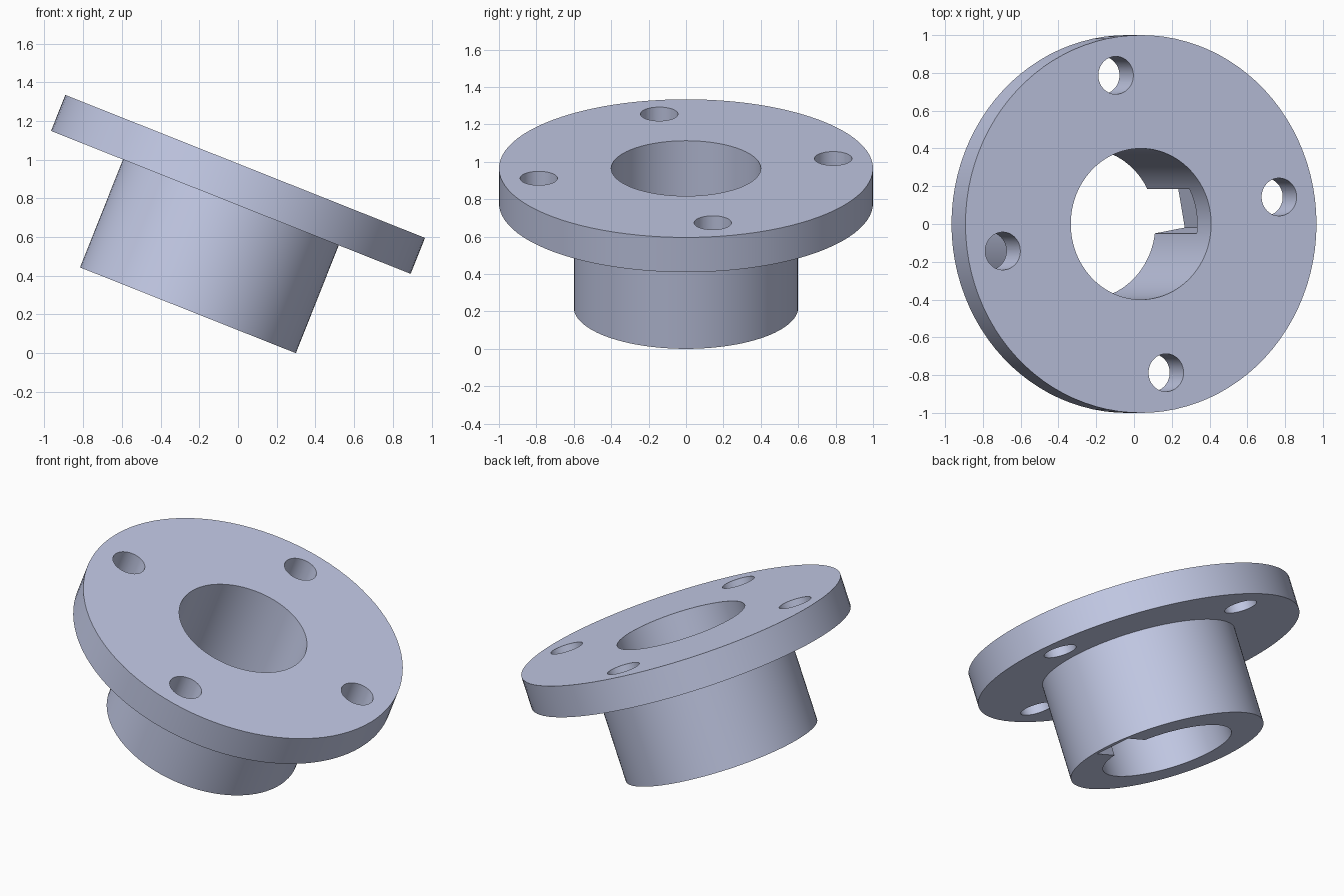
import bpy
import bmesh
import math
from mathutils import Matrix, Vector

cube = bpy.data.objects.get("Cube")
if cube:
    bpy.data.objects.remove(cube, do_unlink=True)

TILT = math.radians(21.67)     # lean of the whole part towards +x
TURN = math.radians(10.3)      # rotation of bolt holes and keyway about the axis
SEGMENTS = 96
FLANGE_R, HUB_R, BORE_R = 1.0, 0.6, 0.4
HUB_H, TOTAL_H = 0.6, 0.8

steel = bpy.data.materials.new("blue grey metal")
steel.use_nodes = True
colour = (0.591, 0.638, 0.855, 1.0)
steel.diffuse_color = colour
steel.node_tree.nodes["Principled BSDF"].inputs["Base Color"].default_value = colour


def make_object(name, bm):
    bmesh.ops.recalc_face_normals(bm, faces=bm.faces)
    mesh = bpy.data.meshes.new(name)
    bm.to_mesh(mesh)
    bm.free()
    mesh.materials.append(steel)
    obj = bpy.data.objects.new(name, mesh)
    bpy.context.collection.objects.link(obj)
    return obj


# Flange, hub and bore turned from one closed profile
bm = bmesh.new()
profile = [(BORE_R, 0), (HUB_R, 0), (HUB_R, HUB_H), (FLANGE_R, HUB_H),
           (FLANGE_R, TOTAL_H), (BORE_R, TOTAL_H)]
verts = [bm.verts.new((r, 0, z)) for r, z in profile]
edges = [bm.edges.new((verts[i - 1], verts[i])) for i in range(len(verts))]
bmesh.ops.spin(bm, geom=verts + edges, cent=(0, 0, 0), axis=(0, 0, 1),
               angle=math.tau, steps=SEGMENTS, use_merge=True)
bmesh.ops.remove_doubles(bm, verts=bm.verts, dist=1e-5)
body = make_object("flanged_hub", bm)

# Four bolt holes through the flange
bm = bmesh.new()
for i in range(4):
    place = (Matrix.Rotation(TURN + i * math.pi / 2, 4, 'Z')
             @ Matrix.Translation((0.8, 0, 0.7)))
    bmesh.ops.create_cone(bm, cap_ends=True, segments=48, radius1=0.1,
                          radius2=0.1, depth=0.4, matrix=place)
bolt_holes = make_object("bolt_hole_cutter", bm)

# Keyway in the bore, running up the hub and ending under the flange
bm = bmesh.new()
inner, outer, low = 0.2, 0.555, -0.1
place = (Matrix.Rotation(TURN, 4, 'Z')
         @ Matrix.Translation(((inner + outer) / 2, 0, (low + HUB_H) / 2))
         @ Matrix.Diagonal((outer - inner, 0.24, HUB_H - low, 1)))
bmesh.ops.create_cube(bm, size=1, matrix=place)
keyway = make_object("keyway_cutter", bm)

# Cut, then discard the cutters
bpy.context.view_layer.objects.active = body
body.select_set(True)
for cutter in (bolt_holes, keyway):
    cutter.hide_render = True
    mod = body.modifiers.new(cutter.name, 'BOOLEAN')
    mod.operation = 'DIFFERENCE'
    mod.solver = 'EXACT'
    mod.object = cutter
    bpy.ops.object.modifier_apply(modifier=mod.name)
    bpy.data.objects.remove(cutter, do_unlink=True)

# Lean the part so the lowest rim touches the ground
tilt = Matrix.Rotation(TILT, 4, 'Y')
axis = tilt @ Vector((0, 0, 1))
base = Vector((0.1 * axis.x, 0, 0)) - TOTAL_H * axis
base.z = HUB_R * math.sin(TILT)
body.data.transform(Matrix.Translation(base) @ tilt)
bpy.ops.object.shade_smooth_by_angle(angle=math.radians(30))
